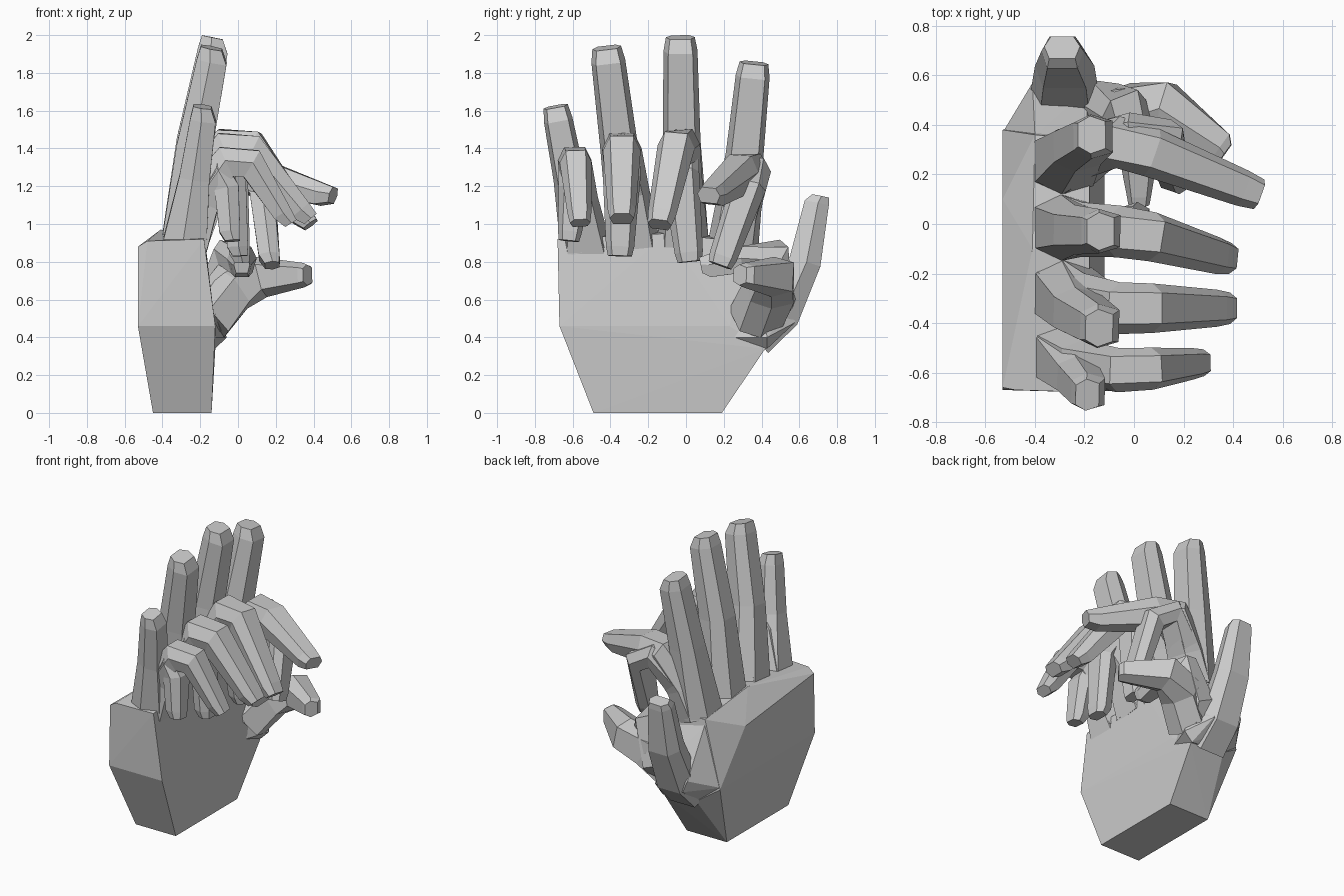
import bpy, bmesh
from mathutils import Vector

if "Cube" in bpy.data.objects:
    bpy.data.objects.remove(bpy.data.objects["Cube"])


def make_object(name, bm):
    bmesh.ops.recalc_face_normals(bm, faces=bm.faces)
    mesh = bpy.data.meshes.new(name)
    bm.to_mesh(mesh)
    bm.free()
    ob = bpy.data.objects.new(name, mesh)
    bpy.context.collection.objects.link(ob)
    return ob


def hull(name, points):
    bm = bmesh.new()
    for p in points:
        bm.verts.new(p)
    res = bmesh.ops.convex_hull(bm, input=bm.verts)
    loose = {v for v in res["geom_interior"] if isinstance(v, bmesh.types.BMVert)}
    bmesh.ops.delete(bm, geom=list(loose), context='VERTS')
    make_object(name, bm)


def digit(name, path, side=(0, 1, 0), cap=0.07):
    """Six-sided loft through (x, y, z, half width, half depth) with a small sloped cap."""
    path = [(Vector(p[:3]), p[3], p[4]) for p in path]
    end, w, d = path[-1]
    step = (end - path[-2][0]).normalized()
    path[-1] = (end - step * cap, w, d)
    bm = bmesh.new()
    rings = []
    n = len(path)
    for i, (c, w, d) in enumerate(path):
        a = (c - path[i - 1][0]).normalized() if i else None
        b = (path[i + 1][0] - c).normalized() if i < n - 1 else None
        t = ((a or b) + (b or a)).normalized()
        s = Vector(side)
        s = (s - t * s.dot(t)).normalized()
        nrm = t.cross(s)
        sections = [(c, w, d)]
        if i == n - 1:
            sections.append((end + nrm * d * 0.2, w * 0.85, d * 0.7))
        for cc, ww, dd in sections:
            rings.append([bm.verts.new(cc + s * ww * u + nrm * dd * v) for u, v in
                          ((1, 0.1), (.62, 1), (-.62, 1), (-1, 0.1), (-.72, -1), (.72, -1))])
    for r, q in zip(rings, rings[1:]):
        for k in range(6):
            bm.faces.new((r[k], r[(k + 1) % 6], q[(k + 1) % 6], q[k]))
    bm.faces.new(rings[0])
    bm.faces.new(rings[-1])
    make_object(name, bm)


# Palm block, wrist at the bottom
hull("palm", [
    (-.45, -.49, 0), (-.14, -.49, 0), (-.45, .19, 0), (-.14, .19, 0),
    (-.53, -.67, .46), (-.12, -.67, .46), (-.53, .38, .46), (-.12, .23, .46),
    (-.53, -.66, .88), (-.48, -.67, .91), (-.18, -.68, .92),
    (-.53, .1, .8), (-.40, .36, .91), (-.18, .34, .9),
    (-.41, -.1, .97), (-.18, -.1, .95), (-.38, .43, .36), (-.12, .42, .34)])

# Fingers: name, knuckle y and z, straight tip, bent knuckle (y, z) and tip,
# folded tip, width scale
fingers = [
    ("index", .25, .92, (-.155, .36, 1.85), (.33, 1.28), (.50, .12, 1.14), (.17, .18, .78), 1.0),
    ("middle", -.015, .94, (-.12, -.03, 1.985), (-.03, 1.41), (.375, -.14, .99), (.01, .02, .80), 1.0),
    ("ring", -.275, .93, (-.125, -.42, 1.93), (-.34, 1.39), (.375, -.34, 1.02), (.0, -.35, .83), 1.0),
    ("little", -.53, .90, (-.175, -.69, 1.62), (-.59, 1.33), (.27, -.56, 1.0), (-.04, -.62, .91), .85),
]
for name, y, z, tip, bent, btip, ftip, s in fingers:
    base = (-.285, y, z - .03, .135, .12)
    by, bz = bent
    # straight pose
    digit(name + "_finger_straight", [
        base,
        (-.23, y + (tip[1] - y) * .55, z + (tip[2] - z) * .48, .1 * s, .095 * s),
        (*tip, .09 * s, .08 * s)])
    # half bent pose
    digit(name + "_finger_bent", [
        base,
        (-.2, (y + by) / 2, bz - .2, .11 * s, .105),
        (-.06, by, bz, .105 * s, .1 * s),
        (.07, by + (btip[1] - by) * .2, bz - .01, .1 * s, .095 * s),
        (*btip, .075 * s, .06 * s)])
    # folded pose; the index instead reaches out for a pinch
    if name == "index":
        middle = [(-.01, by + .02, bz - .01, .1, .08), (.13, by, bz - .09, .095, .07)]
    else:
        middle = [(-.1, by, bz - .04, .1 * s, .08), (ftip[0] - .02, by, bz - .14, .1 * s, .065)]
    digit(name + "_finger_folded",
          [base, (-.2, (y + by) / 2, bz - .2, .105 * s, .1)] + middle + [(*ftip, .075 * s, .055)],
          cap=.05)

# Thumb in three poses
digit("thumb_straight", [
    (-.28, .36, .41, .15, .12), (-.28, .51, .53, .14, .10),
    (-.28, .63, .8, .12, .085), (-.29, .7, 1.15, .085, .065)], side=(1, 0, 0), cap=.04)
digit("thumb_pinching", [
    (-.16, .36, .49, .13, .12), (-.02, .44, .65, .12, .12),
    (.13, .47, .72, .11, .10), (.375, .295, .73, .065, .06)], side=(0, 0, 1), cap=.03)
digit("thumb_folded", [
    (-.2, .36, .48, .12, .12), (-.12, .46, .62, .10, .12),
    (-.04, .46, .83, .10, .09), (.02, .28, .81, .08, .07),
    (.02, .08, .77, .05, .06)], side=(1, 0, 0), cap=.04)

# Web between thumb and index knuckle
hull("thumb_web", [
    (-.40, .36, .88), (-.2, .33, .85), (-.41, .57, .56), (-.18, .55, .55),
    (-.36, .2, .4), (-.14, .2, .4), (-.53, .37, .47), (-.12, .43, .34), (-.06, .43, .4),
    (-.38, .43, .36), (-.38, .58, .48), (-.18, .58, .48)])
